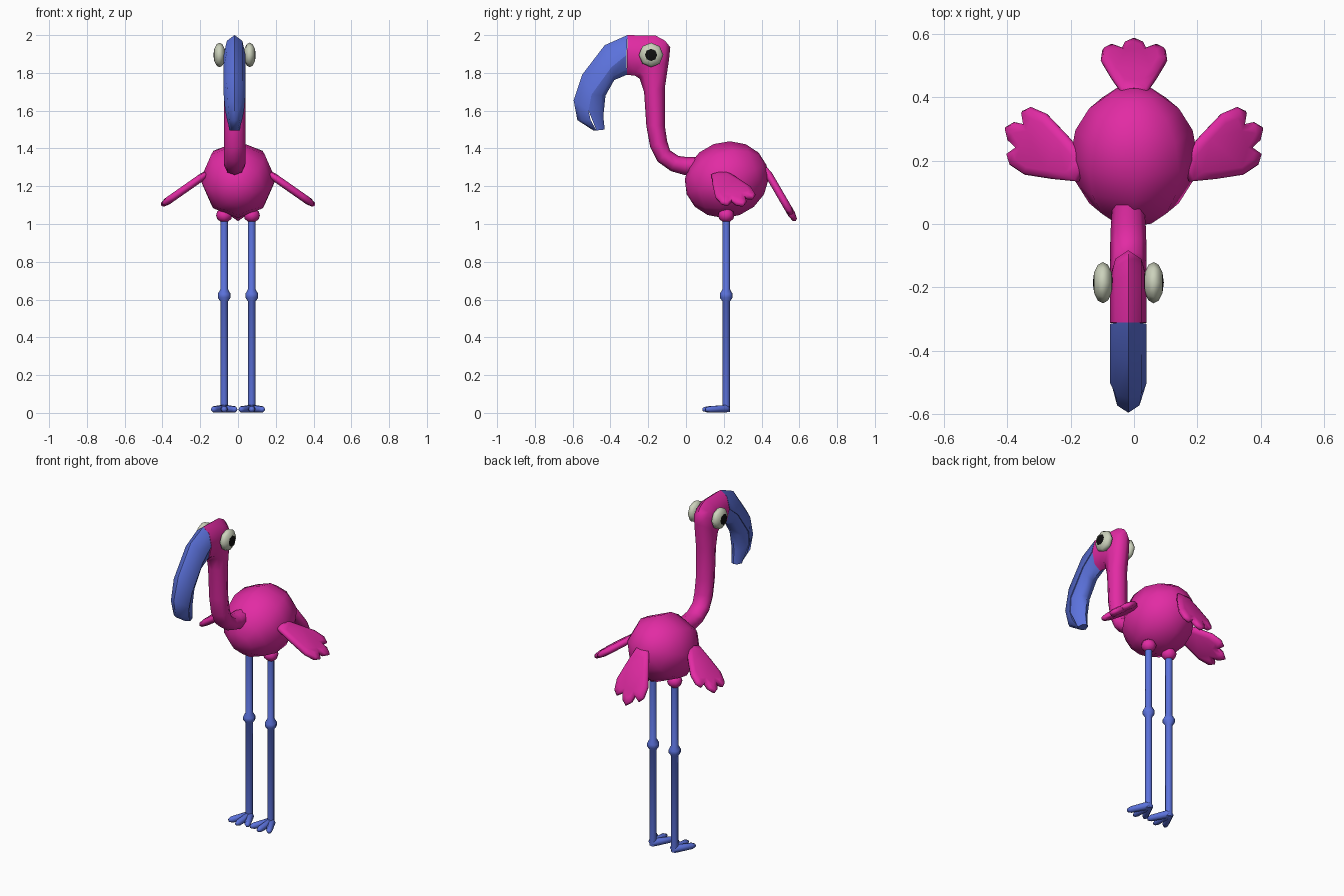
import bpy, bmesh
from math import sin, cos, pi, radians
from mathutils import Matrix, Vector

if "Cube" in bpy.data.objects:
    bpy.data.objects.remove(bpy.data.objects["Cube"])


def material(name, rgb):
    m = bpy.data.materials.new(name)
    m.diffuse_color = (*rgb, 1)
    m.use_nodes = True
    m.node_tree.nodes["Principled BSDF"].inputs["Base Color"].default_value = m.diffuse_color
    return m


PINK = material("pink", (0.76, 0.024, 0.37))
BLUE = material("blue", (0.107, 0.17, 0.72))
WHITE = material("eye_white", (0.6, 0.64, 0.5))
BLACK = material("pupil_black", (0.005, 0.005, 0.005))
HEAD_X = -0.018


def finish(name, bm, *mats, angle=75):
    bmesh.ops.recalc_face_normals(bm, faces=bm.faces)
    me = bpy.data.meshes.new(name)
    bm.to_mesh(me)
    bm.free()
    for m in mats:
        me.materials.append(m)
    ob = bpy.data.objects.new(name, me)
    bpy.context.collection.objects.link(ob)
    bpy.ops.object.select_all(action='DESELECT')
    ob.select_set(True)
    bpy.context.view_layer.objects.active = ob
    bpy.ops.object.shade_smooth_by_angle(angle=radians(angle))
    return ob


def skin(bm, rings):
    """Bridge equal closed rings of points and cap both ends."""
    rings = [[bm.verts.new(p) for p in r] for r in rings]
    n = len(rings[0])
    for r, s in zip(rings, rings[1:]):
        for i in range(n):
            j = (i + 1) % n
            bm.faces.new((r[i], r[j], s[j], s[i]))
    bm.faces.new(rings[0])
    bm.faces.new(rings[-1])


def loft(name, rows, mat, half=False):
    """Rows: y,z of one edge, y,z of the opposite edge, half width in x."""
    rings = []
    for ay, az, by, bz, w in rows:
        a, b = Vector((HEAD_X, ay, az)), Vector((HEAD_X, by, bz))
        c = a if half else (a + b) / 2
        count = 5 if half else 8
        rings.append([c + Vector((w * cos(k * pi / 4), 0, 0)) + (b - c) * sin(k * pi / 4)
                      for k in range(count)])
    bm = bmesh.new()
    skin(bm, rings)
    return finish(name, bm, mat, angle=60)


def ball(name, centre, scale, rot, segs, rings, *mats):
    bm = bmesh.new()
    bmesh.ops.create_uvsphere(bm, u_segments=segs, v_segments=rings, radius=1)
    if len(mats) > 1:   # pole caps take the second material
        for f in bm.faces:
            f.material_index = int(len(f.verts) == 3)
    bm.transform(Matrix.Translation(centre) @ rot @ Matrix.Diagonal((*scale, 1)))
    return finish(name, bm, *mats)


def feather_fan(name, origin, u, v):
    """Thin three-feathered fan lying in the plane of u (length) and v (width)."""
    side = [(0, .04), (.1, .075), (.2, .105), (.265, .1), (.29, .075), (.265, .04), (.305, .03)]
    outline = side + [(.33, 0)] + [(a, -b) for a, b in reversed(side)]
    u, v, o = Vector(u).normalized(), Vector(v).normalized(), Vector(origin)
    n = u.cross(v)

    def ring(s, h):
        return [o + u * (.17 + (a - .17) * s) + v * b * s + n * h for a, b in outline]
    bm = bmesh.new()
    skin(bm, [ring(.72, -.02), ring(.94, -.013), ring(1, 0), ring(.94, .013), ring(.72, .02)])
    return finish(name, bm, PINK)


# Body: coarse egg with its poles front and back, tail end tipped up
ball("body", (0, .215, 1.235), (.2, .2, .225),
     Matrix.Rotation(radians(20 + 90), 4, 'X'), 8, 8, PINK)

# Neck and head in one sweep
loft("neck_and_head", [
    (.06, 1.26, .06, 1.355, .05), (-.01, 1.26, 0, 1.355, .055),
    (-.08, 1.28, -.04, 1.36, .057), (-.15, 1.33, -.085, 1.39, .057),
    (-.19, 1.41, -.1, 1.44, .057), (-.21, 1.52, -.112, 1.52, .057),
    (-.222, 1.70, -.112, 1.72, .057), (-.246, 1.77, -.09, 1.87, .058),
    (-.27, 1.785, -.083, 1.935, .058), (-.29, 1.787, -.11, 1.97, .058),
    (-.30, 1.79, -.16, 1.997, .058), (-.313, 1.79, -.31, 2.0, .058)], PINK)

# Beak halves meeting along the mouth line
loft("upper_beak", [
    (-.315, 1.895, -.31, 2.0, .058), (-.395, 1.83, -.43, 1.947, .058),
    (-.50, 1.685, -.55, 1.79, .058), (-.516, 1.60, -.595, 1.655, .05),
    (-.505, 1.55, -.575, 1.55, .04), (-.474, 1.495, -.49, 1.495, .022)], BLUE, True)
loft("lower_beak", [
    (-.315, 1.895, -.313, 1.79, .053), (-.395, 1.83, -.38, 1.762, .053),
    (-.50, 1.685, -.426, 1.68, .052), (-.516, 1.60, -.438, 1.57, .045),
    (-.474, 1.495, -.43, 1.50, .028)], BLUE, True)

# Tail
feather_fan("tail", (0, .415, 1.30), (0, .5, -.86), (1, 0, 0))

for s, label in ((1, "right"), (-1, "left")):
    # Eyes with pupils on the poles
    ball(label + "_eye", (HEAD_X + s * .08, -.185, 1.895), (.065, .065, .032),
         Matrix.Rotation(pi / 2, 4, 'Y'), 8, 6, WHITE, BLACK)

    # Wings, swept back and drooping
    c, d = cos(radians(24)), sin(radians(24))
    feather_fan(label + "_wing", (s * .16, .17, 1.27),
                (s * c * .82, d, -c * .573), (-s * d * .82, c, d * .573))

    # Hip, leg with knee
    x, y = s * .073, .213
    ball(label + "_hip", (x, y, 1.046), (.043, .043, .038), Matrix(), 8, 6, PINK)
    bm = bmesh.new()
    skin(bm, [[(x + r * cos(k * pi / 4), y + r * sin(k * pi / 4), z) for k in range(8)]
              for r, z in ((.02, .005), (.02, .59), (.034, .61), (.034, .63),
                           (.02, .655), (.02, 1.05))])
    finish(label + "_leg", bm, BLUE)

    # Foot: three forward toes
    bm = bmesh.new()
    for dx, ty in ((-.062, .105), (0, .088), (.062, .105)):
        a, b = Vector((x, y + .012, .023)), Vector((x + dx, ty, .018))
        way = (b - a).normalized()
        across = way.cross(Vector((0, 0, 1))).normalized()
        up = across.cross(way)
        skin(bm, [[a.lerp(b, t) + (across * cos(k * pi / 3) + up * sin(k * pi / 3)) * r
                   for k in range(6)] for t, r in ((0, .016), (.12, .022), (.85, .018), (1, .01))])
    finish(label + "_foot", bm, BLUE)
